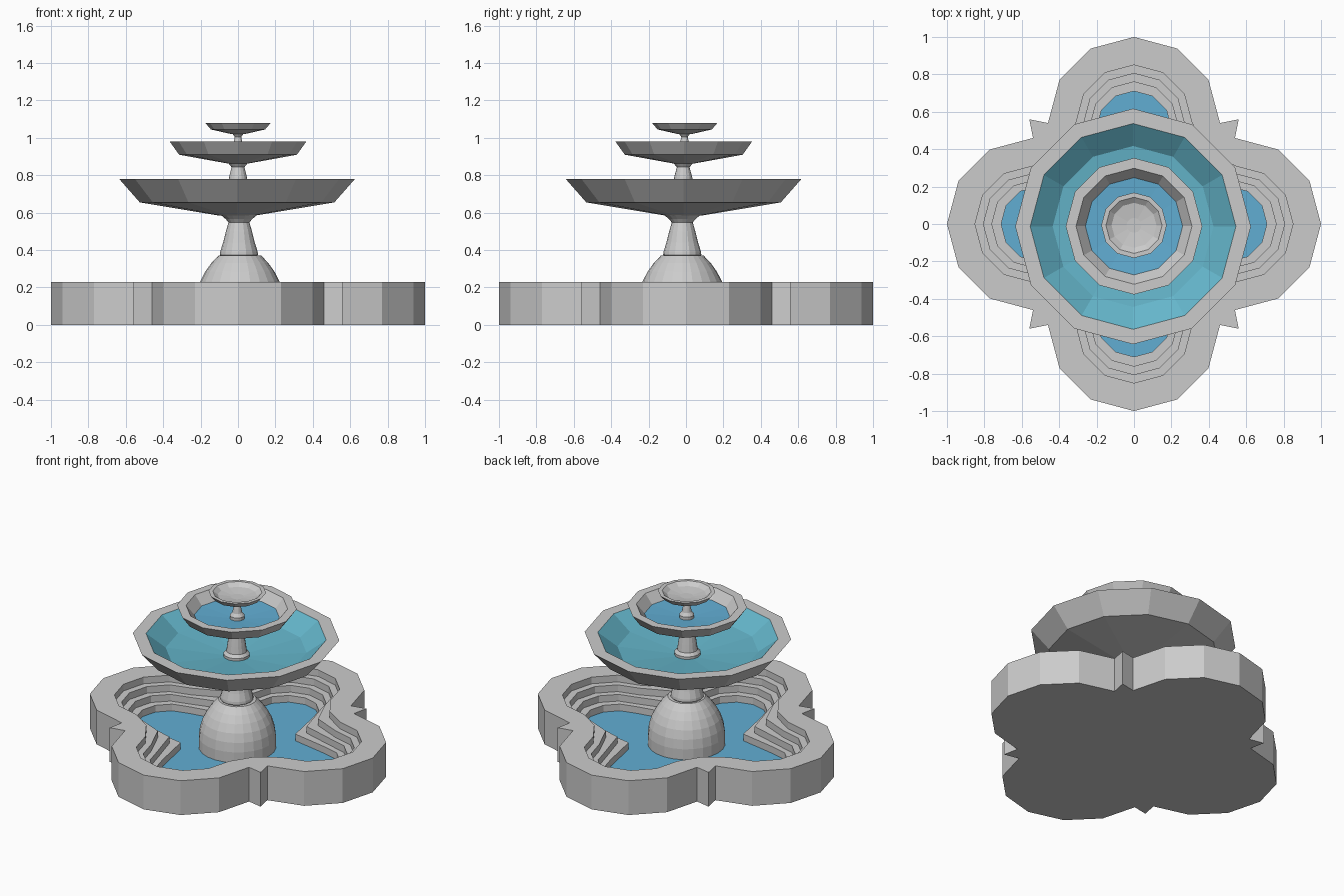
import bpy, bmesh
from math import sin, cos, pi, radians

if "Cube" in bpy.data.objects:
    bpy.data.objects.remove(bpy.data.objects["Cube"])


def material(name, rgb):
    m = bpy.data.materials.new(name)
    m.diffuse_color = (*rgb, 1)
    m.use_nodes = True
    m.node_tree.nodes["Principled BSDF"].inputs["Base Color"].default_value = m.diffuse_color
    return m


def stack(name, loops, cap_start=True, cap_end=True, mat=None):
    """Bridge a list of equal-length point loops into one mesh."""
    bm = bmesh.new()
    rings = [[bm.verts.new(p) for p in loop] for loop in loops]
    n = len(rings[0])
    for a, b in zip(rings, rings[1:]):
        for i in range(n):
            j = (i + 1) % n
            bm.faces.new((a[i], a[j], b[j], b[i]))
    if cap_start:
        bm.faces.new(rings[0][::-1])
    if cap_end:
        bm.faces.new(rings[-1])
    mesh = bpy.data.meshes.new(name)
    bm.to_mesh(mesh)
    bm.free()
    ob = bpy.data.objects.new(name, mesh)
    bpy.context.collection.objects.link(ob)
    if mat:
        mesh.materials.append(mat)
    return ob


def lathe(name, profile, sides=12, centre=(0, 0), **kw):
    """Turn (radius, z) points around the vertical axis."""
    loops = [[(centre[0] + r * cos(2 * pi * i / sides),
               centre[1] + r * sin(2 * pi * i / sides), z)
              for i in range(sides)] for r, z in profile]
    return stack(name, loops, **kw)


def quatrefoil(r, c, k, z):
    """Four 12-sided half-circle lobes with a corner point between them."""
    pts = []
    for q in range(4):
        a = q * pi / 2
        lobe = [(c + r * cos(radians(t)), r * sin(radians(t)))
                for t in range(-90, 91, 30)] + [(k, k)]
        pts += [(x * cos(a) - y * sin(a), x * sin(a) + y * cos(a), z)
                for x, y in lobe]
    return pts


blue = material("water_blue", (0.12, 0.42, 0.65))
teal = material("water_teal", (0.13, 0.47, 0.60))

# Basin with stepped inner wall
outer = (0.46, 0.54, 0.56)
steps = [(0.31, 0.54, 0.40), (0.27, 0.535, 0.35),
         (0.235, 0.525, 0.30), (0.20, 0.51, 0.25)]
heights = [0.23, 0.185, 0.14, 0.095, 0.05]
loops = [quatrefoil(*outer, 0), quatrefoil(*outer, 0.23)]
for s, top, low in zip(steps, heights, heights[1:]):
    loops += [quatrefoil(*s, top), quatrefoil(*s, low)]
stack("basin", loops, cap_end=False)
stack("basin_water", [quatrefoil(*steps[-1], 0.05)], cap_start=False, mat=blue)

# Pedestal dome and main column
mid = (0.01, -0.02)
lathe("dome", [(0.236, 0.05), (0.236, 0.12), (0.228, 0.18), (0.211, 0.235),
               (0.185, 0.285), (0.153, 0.33), (0.115, 0.37)], 24, mid)
lathe("column", [(0.09, 0.36), (0.102, 0.375), (0.10, 0.392), (0.085, 0.44),
                 (0.07, 0.5), (0.056, 0.548), (0.07, 0.565), (0.10, 0.59)],
      16, (0.005, -0.02))

# Large bowl with its water lining
c1 = (-0.005, -0.013)
lathe("large_bowl", [(0.10, 0.585), (0.52, 0.655), (0.63, 0.78), (0.55, 0.78)],
      12, c1, cap_end=False)
lathe("large_bowl_water", [(0.55, 0.78), (0.43, 0.69), (0.08, 0.655)],
      12, c1, cap_start=False, mat=teal)

# Second stem and middle bowl
lathe("middle_stem", [(0.08, 0.64), (0.08, 0.672), (0.063, 0.69), (0.056, 0.74),
                      (0.048, 0.79), (0.034, 0.843), (0.056, 0.87)],
      16, (0, -0.015))
c2 = (0, -0.012)
lathe("middle_bowl", [(0.05, 0.862), (0.315, 0.91), (0.365, 0.98), (0.31, 0.98),
                      (0.26, 0.918)], 12, c2, cap_end=False)
lathe("middle_bowl_water", [(0.26, 0.918), (0.05, 0.905)], 12, c2,
      cap_start=False, mat=blue)

# Top stem and small bowl
lathe("top_stem", [(0.045, 0.90), (0.045, 0.925), (0.03, 0.945), (0.024, 0.975),
                   (0.017, 1.005), (0.032, 1.025)], 16, (0, -0.008))
lathe("top_bowl", [(0.035, 1.02), (0.145, 1.045), (0.175, 1.08), (0.15, 1.08),
                   (0.12, 1.058), (0.04, 1.048)], 12, (0, -0.007))
